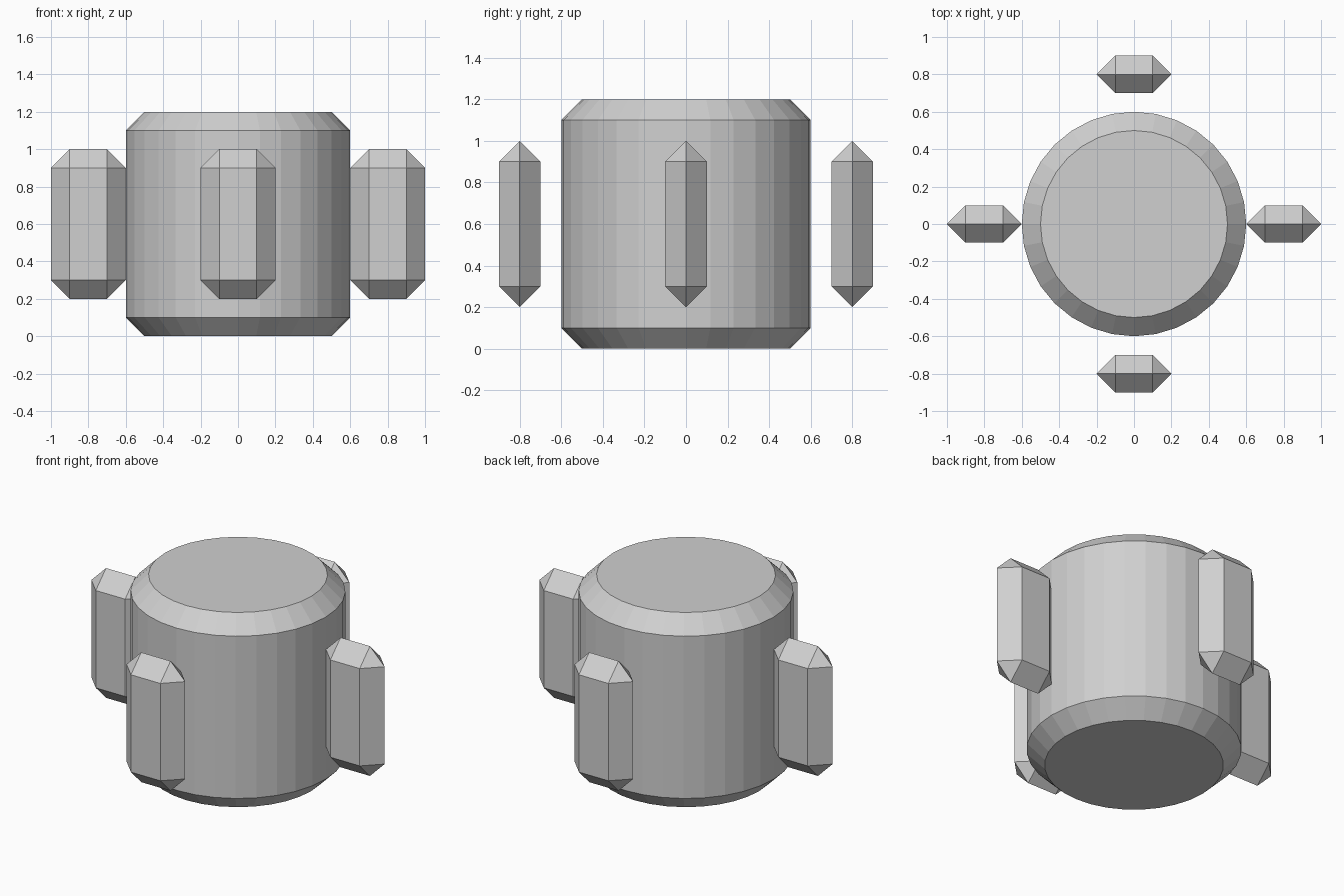
import bpy, bmesh

if "Cube" in bpy.data.objects:
    bpy.data.objects.remove(bpy.data.objects["Cube"])

grey = bpy.data.materials.new("light_grey")
grey.diffuse_color = (0.63, 0.63, 0.63, 1)
grey.use_nodes = True
grey.node_tree.nodes["Principled BSDF"].inputs["Base Color"].default_value = grey.diffuse_color


def add_object(name, bm, location):
    """Turn a bmesh into a flat-shaded grey object."""
    bmesh.ops.recalc_face_normals(bm, faces=bm.faces)
    mesh = bpy.data.meshes.new(name)
    bm.to_mesh(mesh)
    bm.free()
    mesh.materials.append(grey)
    obj = bpy.data.objects.new(name, mesh)
    obj.location = location
    bpy.context.collection.objects.link(obj)
    return obj


# Drum body: 32-sided cylinder with chamfered top and bottom rims
bm = bmesh.new()
bmesh.ops.create_cone(bm, cap_ends=True, segments=32,
                      radius1=0.6, radius2=0.6, depth=1.2)
rims = [e for e in bm.edges if any(len(f.verts) > 4 for f in e.link_faces)]
for face in [f for f in bm.faces if len(f.verts) > 4]:
    # inset each cap, then lower the outer rim to make the chamfer
    bmesh.ops.inset_region(bm, faces=[face], thickness=0.1)
for v in {v for e in rims for v in e.verts}:
    v.co.z *= 0.5 / 0.6
# exact cap radius
for v in bm.verts:
    if abs(v.co.z) > 0.55:
        v.co.xy = v.co.xy.normalized() * 0.5
add_object("drum_body", bm, (0, 0, 0.6))


def add_pod(name, x, y):
    """Upright block whose chamfers meet in a ridge around its middle."""
    bm = bmesh.new()
    for sx in (-1, 1):
        for sz in (-1, 1):
            for co in ((0.1, -0.1, 0.3), (0.1, 0.1, 0.3),
                       (0.2, 0, 0.3), (0.1, 0, 0.4)):
                bm.verts.new((sx * co[0], co[1], sz * co[2]))
    bmesh.ops.convex_hull(bm, input=bm.verts)
    bmesh.ops.dissolve_limit(bm, angle_limit=0.02,
                             verts=bm.verts, edges=bm.edges)
    add_object(name, bm, (x, y, 0.6))


# Four pods around the drum, all facing the same way
add_pod("front_pod", 0, -0.8)
add_pod("back_pod", 0, 0.8)
add_pod("left_pod", -0.8, 0)
add_pod("right_pod", 0.8, 0)
